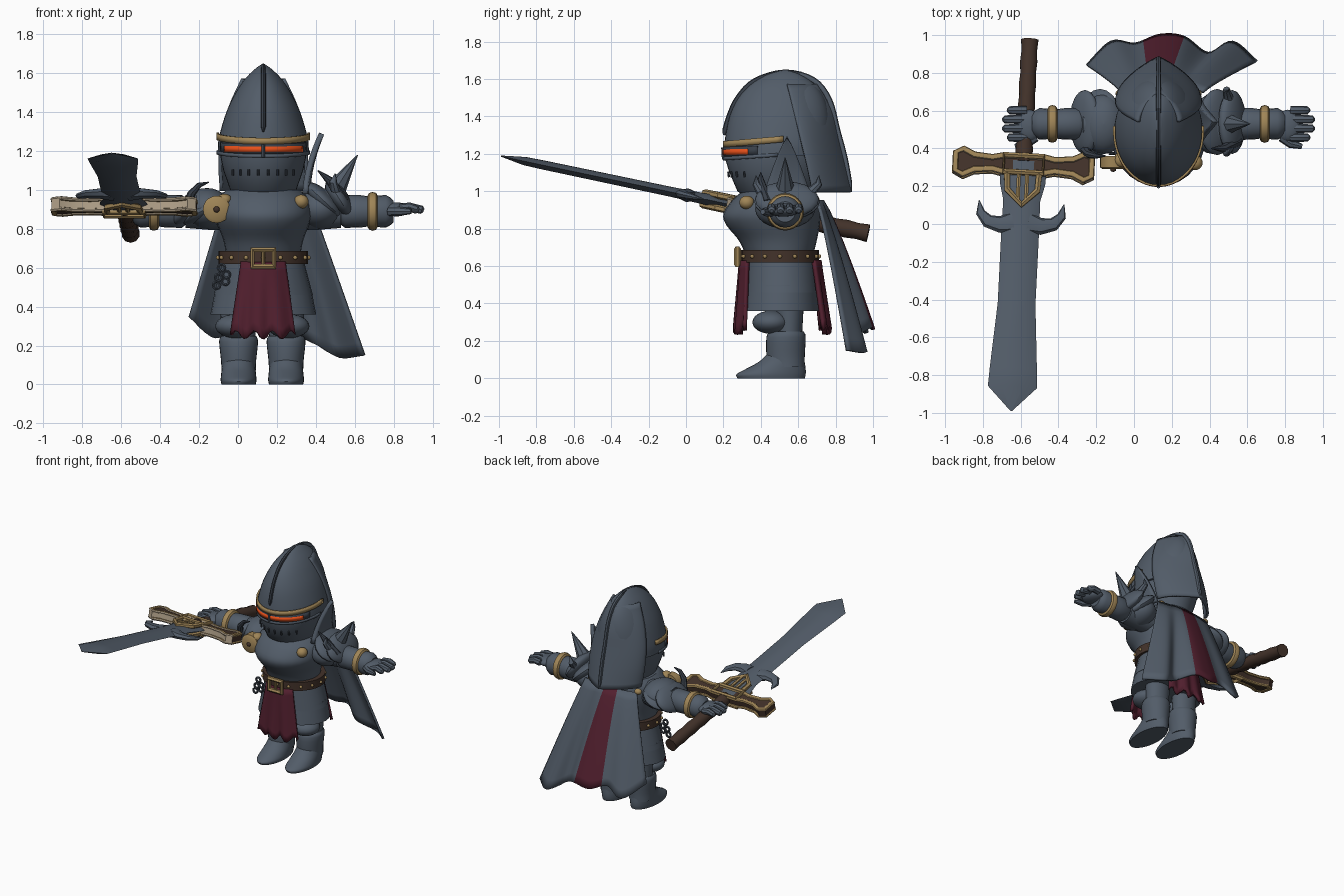
import bpy
from math import sin, cos, pi, radians
from mathutils import Matrix, Vector

cube = bpy.data.objects.get("Cube")
if cube:
    bpy.data.objects.remove(cube)


def mat(name, r, g, b):
    m = bpy.data.materials.new(name)
    m.use_nodes = True
    m.diffuse_color = (r, g, b, 1)
    m.node_tree.nodes["Principled BSDF"].inputs["Base Color"].default_value = (r, g, b, 1)
    return m


STEEL = mat("steel", .085, .108, .14)
DARK = mat("dark_steel", .04, .05, .066)
GOLD = mat("brass", .35, .235, .095)
RED = mat("wine_cloth", .085, .014, .028)
BROWN = mat("leather", .055, .032, .023)
BONE = mat("pale_brass", .42, .34, .24)
GLOW = mat("glowing_orange", .8, .08, .01)
CX, ARM_Z, ARM_Y = .13, .89, .53
X, Y, Z = Vector((1, 0, 0)), Vector((0, 1, 0)), Vector((0, 0, 1))
ID = Matrix.Identity(4)


def make(name, verts, faces, mats, M=ID, rule=None):
    me = bpy.data.meshes.new(name)
    me.from_pydata([M @ Vector(v) for v in verts], [], faces)
    for m in mats if isinstance(mats, list) else [mats]:
        me.materials.append(m)
    me.update()
    if rule:
        for i, p in enumerate(me.polygons):
            p.material_index = rule(i, p)
    me.shade_smooth()
    me.set_sharp_from_angle(angle=radians(40))
    ob = bpy.data.objects.new(name, me)
    bpy.context.collection.objects.link(ob)
    return ob


def spline(vals, t):
    """Smooth curve through evenly spaced values."""
    t *= len(vals) - 1
    i = min(int(t), len(vals) - 2)
    f, a, b = t - i, vals[i], vals[i + 1]
    m0 = (b - vals[i - 1]) / 2 if i else b - a
    m1 = (vals[i + 2] - a) / 2 if i + 2 < len(vals) else b - a
    return a + f * m0 + f * f * (3 * (b - a) - 2 * m0 - m1) + f ** 3 * (2 * (a - b) + m0 + m1)


def skin(name, loops, mats, M=ID, closed=False, rule=None):
    n, k = len(loops[0]), len(loops)
    faces = [(i * n + j, i * n + (j + 1) % n, (i + 1) % k * n + (j + 1) % n, (i + 1) % k * n + j)
             for i in range(k if closed else k - 1) for j in range(n)]
    if not closed:
        faces += [tuple(reversed(range(n))), tuple(range((k - 1) * n, k * n))]
    return make(name, [v for lp in loops for v in lp], faces, mats, M, rule)


def loft(name, rings, mats, M=ID, n=28, steps=0):
    """Rings are (z, centre x, front y, back y, half width); steps resamples them smoothly."""
    if steps:
        rings = [[spline(col, i / steps) for col in zip(*rings)] for i in range(steps + 1)]
    return skin(name, [[(cx + w * cos(2 * pi * j / n), (f + b) / 2 + (b - f) / 2 * sin(2 * pi * j / n), z)
                        for j in range(n)] for z, cx, f, b, w in rings], mats, M)


def tube(name, pts, radii, mats, side, M=ID, closed=False, flat=1, n=8, rule=None):
    """Tapered tube in a plane whose normal is side."""
    pts = [Vector(p) for p in pts]
    k, loops = len(pts), []
    radii = radii if isinstance(radii, list) else [radii] * k
    for i, p in enumerate(pts):
        a = pts[i - 1] if closed or i else p
        b = pts[(i + 1) % k] if closed or i < k - 1 else p
        nrm = (b - a).normalized().cross(side)
        loops.append([p + radii[i] * (side * flat * cos(2 * pi * j / n) + nrm * sin(2 * pi * j / n))
                      for j in range(n)])
    return skin(name, loops, mats, M, closed, rule)


def sheet(name, f, nu, nv, mats, thick=.014, rule=None):
    verts = [f(i / nu, j / nv) for j in range(nv + 1) for i in range(nu + 1)]
    w = nu + 1
    faces = [(j * w + i, j * w + i + 1, (j + 1) * w + i + 1, (j + 1) * w + i)
             for j in range(nv) for i in range(nu)]
    ob = make(name, verts, faces, mats, rule=rule)
    s = ob.modifiers.new("thickness", "SOLIDIFY")
    s.thickness, s.offset = thick, 0
    return s


def ball(name, loc, scale, m, rot=0):
    M = Matrix.Translation(loc) @ Matrix.Rotation(rot, 4, 'Y') @ Matrix.Diagonal((*scale, 1))
    return loft(name, [(-cos(pi * i / 12), 0, -sin(pi * i / 12) - .001, sin(pi * i / 12) + .001,
                        sin(pi * i / 12) + .001) for i in range(13)], m, M, 20)


def circle(c, r, a, b, n=24):
    return [Vector(c) + r * (a * cos(2 * pi * i / n) + b * sin(2 * pi * i / n)) for i in range(n)]


# Helmet dome, visor, crest and sweeping ridged tail
loft("helmet_dome", [(1.19, CX, .205, .77, .235), (1.27, CX, .207, .78, .228), (1.4, CX, .232, .77, .19),
                     (1.5, CX, .28, .74, .142), (1.57, CX, .345, .69, .095), (1.62, CX, .425, .62, .045),
                     (1.645, CX, .5, .56, .01)], STEEL, n=40, steps=24)
loft("visor", [(.97, CX, .32, .68, .15), (1.0, CX, .275, .7, .17), (1.1, CX, .232, .73, .205),
               (1.17, CX, .21, .75, .22), (1.2, CX, .21, .75, .22)], STEEL, n=40)
crest = [(.203, 1.3), (.232, 1.4), (.28, 1.5), (.37, 1.59), (.53, 1.635), (.68, 1.595), (.765, 1.49),
         (.808, 1.33), (.85, 1.17), (.88, 1.0)]
path = [(CX, spline([c[0] for c in crest], i / 36), spline([c[1] for c in crest], i / 36)) for i in range(37)]
tube("helmet_crest", path, [.006] + [.016] * 35 + [.008], [STEEL, DARK], X, flat=.8,
     rule=lambda i, p: int(p.center.y < .62))


def tail(u, v):
    a = (u - .5) * pi
    w, back = spline([.105, .17, .21, .222, .215], v), spline([.7, .775, .81, .845, .88], v)
    d = spline([.16, .2, .2, .2, .205], v)
    return (CX + w * sin(a), back - d * (.5 - .5 * cos(a) + .5 * abs(sin(a))), 1.57 - v * .575)


sheet("helmet_tail", tail, 20, 16, STEEL, .018)


def band(name, half, z0, z1, rise, grow, m):
    def f(u, v):
        a = (u * 2 - 1) * radians(half)
        return (CX + (.233 + grow) * sin(a), .49 - (.285 + grow) * cos(a),
                z0 + (z1 - z0) * v + rise * (1 - cos(a)))
    sheet(name, f, 28, 1, m, .012)


band("brow_band", 96, 1.235, 1.268, .025, .002, GOLD)
band("eye_recess", 68, 1.185, 1.237, .01, 0, DARK)
band("eye_slit", 57, 1.194, 1.224, .005, .003, GLOW)
band("visor_rim", 90, 1.165, 1.184, .02, .002, STEEL)
tube("nose_ridge", [(CX, .202, 1.17), (CX, .198, 1.235)], .01, STEEL, X)
for i in range(8):
    a = (i - 3.5) * .24
    x, y = CX + .21 * sin(a), .485 - .257 * cos(a)
    tube("breath_slot", [(x, y, 1.075), (x, y - .004, 1.105)], .006, DARK, X)

# Torso, belt and armoured skirt
loft("breastplate", [(.66, CX, .32, .68, .19), (.74, CX, .28, .7, .205), (.82, CX, .215, .715, .235),
                     (.88, CX, .2, .72, .25), (.95, CX, .245, .715, .24), (1.0, CX, .3, .69, .19)], STEEL, steps=18)
loft("belt", [(.62, CX, .295, .71, .23), (.685, CX, .295, .71, .23)], BROWN)
loft("skirt_upper", [(.46, CX, .31, .71, .255), (.63, CX, .32, .7, .21)], STEEL)
loft("skirt_lower", [(.36, CX, .295, .715, .272), (.5, CX, .315, .705, .245)], STEEL)
for i in range(16):
    a = 2 * pi * i / 16
    ball("belt_stud", (CX + .232 * sin(a), .502 - .21 * cos(a), .652), (.011, .011, .011), GOLD)
tube("belt_buckle", [(CX + sx * .055, .275, .65 + sz * .043) for sx, sz in ((-1, -1), (1, -1), (1, 1), (-1, 1))],
     .018, GOLD, Y, closed=True, n=6)
tube("buckle_pin", [(CX, .275, .615), (CX, .275, .69)], .01, GOLD, Y)
for x, z in ((-.085, .6), (-.06, .565), (-.1, .55), (-.065, .53), (-.11, .51)):
    tube("hip_chain", circle((x, .372, z), .018, X, Z, 12), .008, DARK, Y, closed=True, n=6)


# Cloth panels and cape
def cloth(y0, y1, bend):
    def f(u, v):
        s = u * 2 - 1
        return (CX + s * (.11 + .055 * v), y0 + (y1 - y0) * v + bend * s * s + .012 * v * sin(s * 9),
                .63 - v * (.375 + .022 * cos(s * 11)))
    return f


sheet("front_cloth", cloth(.292, .27, .04), 20, 8, RED, .02)
sheet("back_cloth", cloth(.715, .76, -.035), 20, 8, RED, .02)


def cape(u, v):
    t = v ** .85
    y1 = spline([.86, .97, .95, .99, .98, .9, .97, .88], u)
    z1 = spline([.345, .24, .3, .26, .27, .21, .14, .15], u)
    return (-.07 + .44 * u + v * (-.18 + .46 * u), .7 + .03 * sin(pi * u) + (y1 - .72) * t, .95 + (z1 - .95) * v)


# The stripe shows on the outside only; the lining is plain
cape_shell = sheet("cape", cape, 42, 12, [RED, STEEL, STEEL], .016, lambda i, p: int(not .33 < (i % 42 + .5) / 42 < .58))
cape_shell.material_offset = 1

# Legs: thigh, knee, greave, boot on each side
for s, side in ((1, "left"), (-1, "right")):
    x = CX - .005 + s * .122
    loft(side + "_thigh", [(.22, x, .48, .62, .085), (.4, x, .48, .63, .095)], STEEL)
    ball(side + "_knee", (x + s * .012, .455, .3), (.108, .1, .062), STEEL)
    loft(side + "_greave", [(.06, x, .44, .635, .088), (.12, x, .43, .635, .09), (.22, x, .43, .64, .1),
                            (.25, x, .45, .63, .09)], STEEL, steps=9)
    loft(side + "_boot", [(0, x, .275, .635, .088), (.022, x, .27, .64, .092), (.05, x, .32, .64, .09),
                          (.085, x, .385, .635, .086), (.125, x, .43, .63, .08)], STEEL, steps=12)

# Arms, mirrored about the body centre; local z runs outward
for s, side in ((1, "left"), (-1, "right")):
    A = Matrix.Translation((CX, ARM_Y, ARM_Z)) @ Matrix.Rotation(s * pi / 2, 4, 'Y')

    def limb(name, rings):
        loft(side + name, [(z, 0, -r, r, r) for z, r in rings], STEEL, A, 20)

    limb("_upper_arm", [(.15, .1), (.28, .095), (.4, .085)])
    limb("_forearm", [(.4, .07), (.42, .085), (.5, .083), (.56, .075)])
    limb("_gauntlet_cuff", [(.55, .078), (.63, .084), (.655, .07), (.67, .055)])
    c = Vector((CX + s * .562, ARM_Y, ARM_Z))
    tube(side + "_arm_ring", circle(c, .08, Y, Z), .02, GOLD, X, closed=True, flat=1.3)
    ball(side + "_palm", (CX + s * .685, ARM_Y - .01, ARM_Z + .01), (.07, .085, .036), STEEL)
    for i in range(4):
        y, e = ARM_Y + .072 - i * .048, .8 + (.015 if i in (1, 2) else -.01)
        tube(side + "_finger", [(CX + s * t, y, ARM_Z + h) for t, h in ((.7, .015), (.75, .022), (e, .008), (e + .01, .004))],
             [.024, .024, .021, .01], STEEL, Y)
    tube(side + "_thumb", [(CX + s * t, y, ARM_Z) for t, y in ((.65, .46), (.7, .425), (.76, .41))],
         [.025, .024, .014], STEEL, Z)
    # Layered shoulder plates and cape clasp
    ball(side + "_shoulder", (CX + s * .29, ARM_Y, .905), (.12, .16, .105), STEEL)
    for k, (dx, z, r) in enumerate(((.31, .945, .175), (.39, .955, .17))):
        ball(side + "_shoulder_plate", (CX + s * dx, ARM_Y + .01, z - (s < 0) * .05), (.13 - .02 * k, r, .05),
             STEEL, .75 + .25 * k if s > 0 else -.5 - .35 * k)
    ball(side + "_cape_clasp", (CX + s * .2, .69, .955), (.028, .024, .022), GOLD)

# Left shoulder spikes and neck guard
tube("shoulder_spike", [(.5, .53, 1.0), (.615, .53, 1.18)], [.055, .002], STEEL, Y)
for y, e in ((.4, .375), (.67, .71)):
    tube("shoulder_small_spike", [(.5, y, 1.0), (.49, e, 1.04), (.5, e, 1.085)], [.028, .02, .002], STEEL, X)
tube("shoulder_hook", [(.55, .44, .94), (.47, .4, 1.05), (.41, .4, 1.1)], [.03, .022, .003], DARK, Y)
sheet("neck_guard", lambda u, v: (.345 + .085 * v ** 1.7 + .015 * cos((u - .5) * pi) * (1 - v),
                                  .54 + (u - .5) * .25 * (1 - v) ** .8, .98 + .31 * v), 8, 8, STEEL, .028)
tube("right_shoulder_horn", [(-.26, .4, .9), (-.24, .37, .98), (-.2, .36, 1.025), (-.15, .36, 1.04)],
     [.03, .022, .014, .003], DARK, Y)

# Chest fasteners
tube("chest_disc", [(-.11, .36, .9), (-.11, .3, .9), (-.11, .29, .9)], [.07, .07, .055], GOLD, X, n=20)
ball("chest_disc_boss", (-.11, .288, .9), (.016, .012, .016), BROWN)
ball("chest_clasp", (.325, .325, .94), (.038, .04, .036), GOLD)
ball("right_chest_clasp", (-.07, .34, .95), (.038, .04, .03), GOLD)

# Sword: blade points forward along local -y
S = Matrix.Translation((-.585, .31, .915)) @ Matrix.Rotation(-.05, 4, 'Z') @ Matrix.Rotation(-.207, 4, 'X')
sections = [(.02, .125, .03), (-.1, .12, .03), (-.19, .098, .03), (-.4, .1, .026), (-.75, .1, .025),
            (-1.1, .125, .024), (-1.2, .13, .022), (-1.33, .004, .003)]
skin("sword_blade", [[(w, y, 0), (w * .45, y, t), (-w * .45, y, t), (-w, y, 0), (-w * .45, y, -t), (w * .45, y, -t)]
                     for y, w, t in sections], STEEL, S)
for s in (1, -1):
    tube("blade_horn", [(s * x, y, 0) for x, y in ((.04, -.31), (.11, -.325), (.175, -.31), (.215, -.265), (.225, -.2))],
         [.06, .045, .036, .025, .002], STEEL, Z, S, flat=.6)
tube("sword_grip", [(0, .02 + .06 * i, 0) for i in range(12)], [.043 + .005 * (i % 2) for i in range(12)],
     BROWN, Z, S, n=10)
half = [(.11, .05), (.17, .035), (.27, .045), (.33, .078), (.372, .055)]
outline = [(x, -y) for x, y in half] + [(x, y) for x, y in half[::-1]]
outline += [(-x, -y) for x, y in outline]
skin("crossguard", [[(x, y, z) for x, y in outline] for z in (-.03, .03)], [BROWN, BONE], S,
     rule=lambda i, p: int(p.normal.y < -.5))
for z in (-.028, .028):
    tube("guard_rim", [(x * .97, y * .88, z) for x, y in outline], .017, [GOLD, BONE], Z, S, closed=True,
         flat=.7, rule=lambda i, p: int(p.normal.y < -.6))
    tube("guard_frame", [(x, y, z * 1.35) for x, y in ((-.105, -.045), (.105, -.045), (.105, .045), (-.105, .045))],
         .016, GOLD, Z, S, closed=True, n=6)
    tube("guard_shield", [(x, y, z * 1.2) for x, y in ((-.085, -.05), (-.08, -.14), (0, -.22), (.08, -.14), (.085, -.05))],
         .018, GOLD, Z, S, n=6)
    for x in (-.022, .022):
        tube("guard_shield_bar", [(x, -.05, z * 1.2), (x, -.2, z * 1.2)], .012, GOLD, Z, S, n=6)
